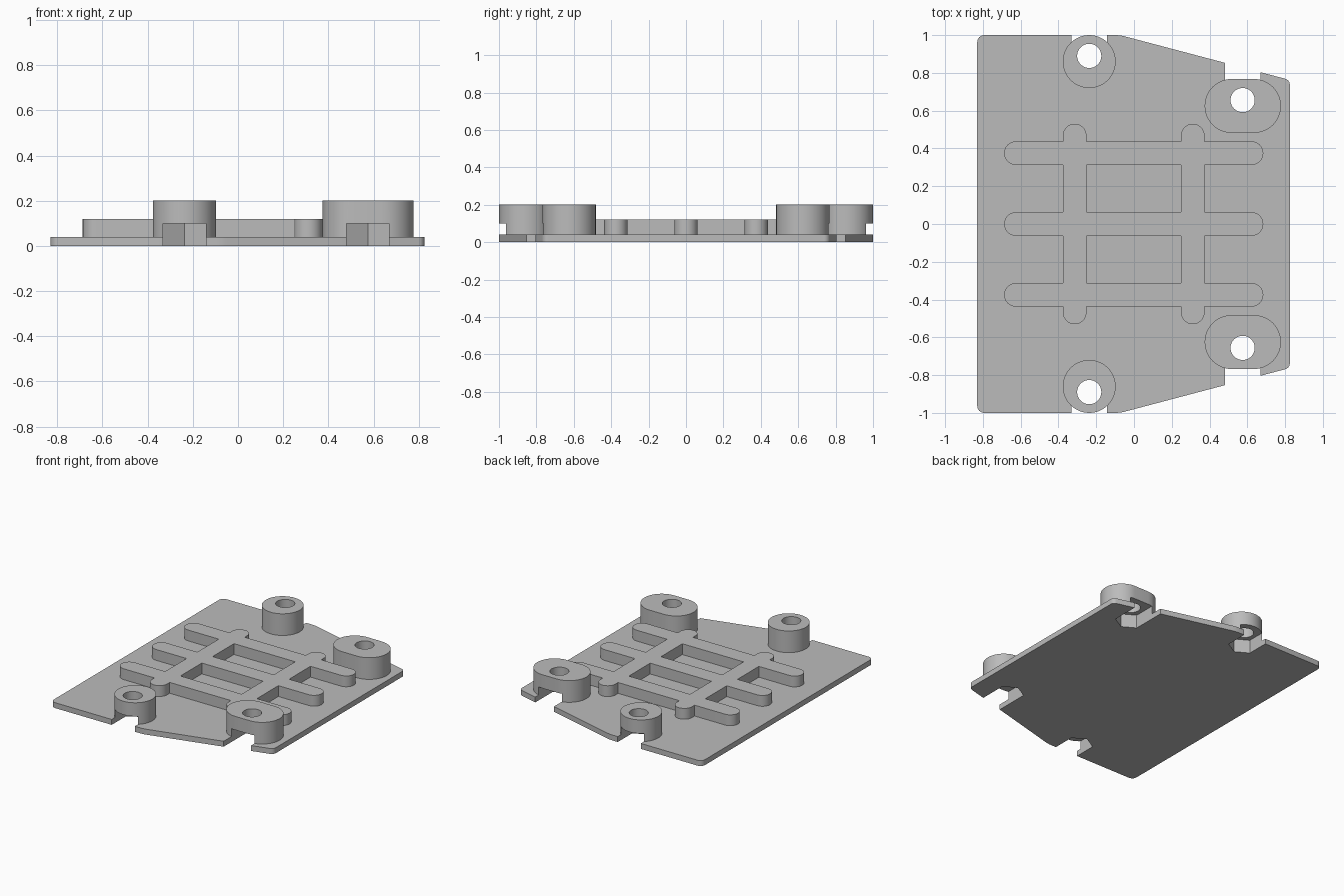
import bpy, bmesh, math

if "Cube" in bpy.data.objects:
    bpy.data.objects.remove(bpy.data.objects["Cube"])

grey = bpy.data.materials.new("grey plastic")
grey.diffuse_color = (0.5, 0.5, 0.5, 1)
grey.use_nodes = True
grey.node_tree.nodes["Principled BSDF"].inputs["Base Color"].default_value = grey.diffuse_color


def prism(name, outline, z0, z1):
    """Extrude a flat outline (counter-clockwise) from z0 to z1."""
    bm = bmesh.new()
    low = [bm.verts.new((x, y, z0)) for x, y in outline]
    high = [bm.verts.new((x, y, z1)) for x, y in outline]
    bm.faces.new(low[::-1])
    bm.faces.new(high)
    n = len(outline)
    for i in range(n):
        j = (i + 1) % n
        bm.faces.new((low[i], low[j], high[j], high[i]))
    bmesh.ops.recalc_face_normals(bm, faces=bm.faces)
    mesh = bpy.data.meshes.new(name)
    bm.to_mesh(mesh)
    bm.free()
    mesh.materials.append(grey)
    obj = bpy.data.objects.new(name, mesh)
    bpy.context.collection.objects.link(obj)
    return obj


def arc(cx, cy, r, a0, a1, n):
    return [(cx + r * math.cos(math.radians(a0 + (a1 - a0) * i / n)),
             cy + r * math.sin(math.radians(a0 + (a1 - a0) * i / n)))
            for i in range(n + 1)]


def stadium(x0, x1, y, r):
    """Rounded bar along x between the two arc centres."""
    return arc(x1, y, r, -90, 90, 24) + arc(x0, y, r, 90, 270, 24)


def boolean(target, tool, operation):
    mod = target.modifiers.new("cut", 'BOOLEAN')
    mod.operation, mod.solver, mod.object = operation, 'EXACT', tool
    bpy.context.view_layer.objects.active = target
    bpy.ops.object.modifier_apply(modifier=mod.name)
    bpy.data.objects.remove(tool)


def circle(x, y, r):
    return arc(x, y, r, 0, 360, 48)[:-1]


def slot_outline(x, y, s):
    """Nut pocket: pointed towards the middle, open to the outer edge."""
    w, r = 0.0945, 0.0945 / math.cos(math.radians(30))
    pts = [(x, y - s * r), (x + w, y - s * r / 2), (x + w, s * 1.2),
           (x - w, s * 1.2), (x - w, y - s * r / 2)]
    return pts if s > 0 else pts[::-1]


# Base plate with rounded corners and tapered right-hand sides
half = arc(0.792, 0.737, 0.033, 0, 75, 6)
half += arc(-0.10, 0.8, 0.2, 75, 90, 4)
half += arc(-0.793, 0.963, 0.037, 90, 180, 8)
plate = prism("base_plate", half + [(x, -y) for x, y in half[::-1]], 0, 0.04)

# Rib grid: three long ribs joined by two cross ribs
R = 0.0625
ribs = prism("rib_grid", stadium(-0.625, 0.622, 0, R), 0.03, 0.12)
for y in (-0.375, 0.375):
    boolean(ribs, prism("rib", stadium(-0.625, 0.622, y, R), 0.03, 0.12), 'UNION')
for x in (-0.314, 0.311):
    outline = [(x - b, a) for a, b in stadium(-0.468, 0.468, 0, R)]
    boolean(ribs, prism("rib", outline, 0.03, 0.12), 'UNION')

# Screw bosses, each with a screw hole and a nut pocket through the plate
parts = [plate, ribs]
for s, side in ((1, "back"), (-1, "front")):
    bosses = (("round_boss_", circle(-0.237, s * 0.86, 0.14), -0.237, s * 0.89),
              ("oval_boss_", stadium(0.5165, 0.6355, s * 0.625, 0.1425), 0.575, s * 0.656))
    for name, outline, x, y in bosses:
        boss = prism(name + side, outline, 0.03, 0.2)
        boolean(boss, prism("hole", circle(x, y, 0.064), -0.1, 0.3), 'DIFFERENCE')
        for target in (boss, plate):
            boolean(target, prism("pocket", slot_outline(x, y, s), -0.1, 0.1), 'DIFFERENCE')
        parts.append(boss)

# Smooth round walls, keep edges sharp
bpy.ops.object.select_all(action='DESELECT')
for obj in parts:
    obj.select_set(True)
bpy.context.view_layer.objects.active = plate
bpy.ops.object.shade_smooth_by_angle(angle=math.radians(25))
